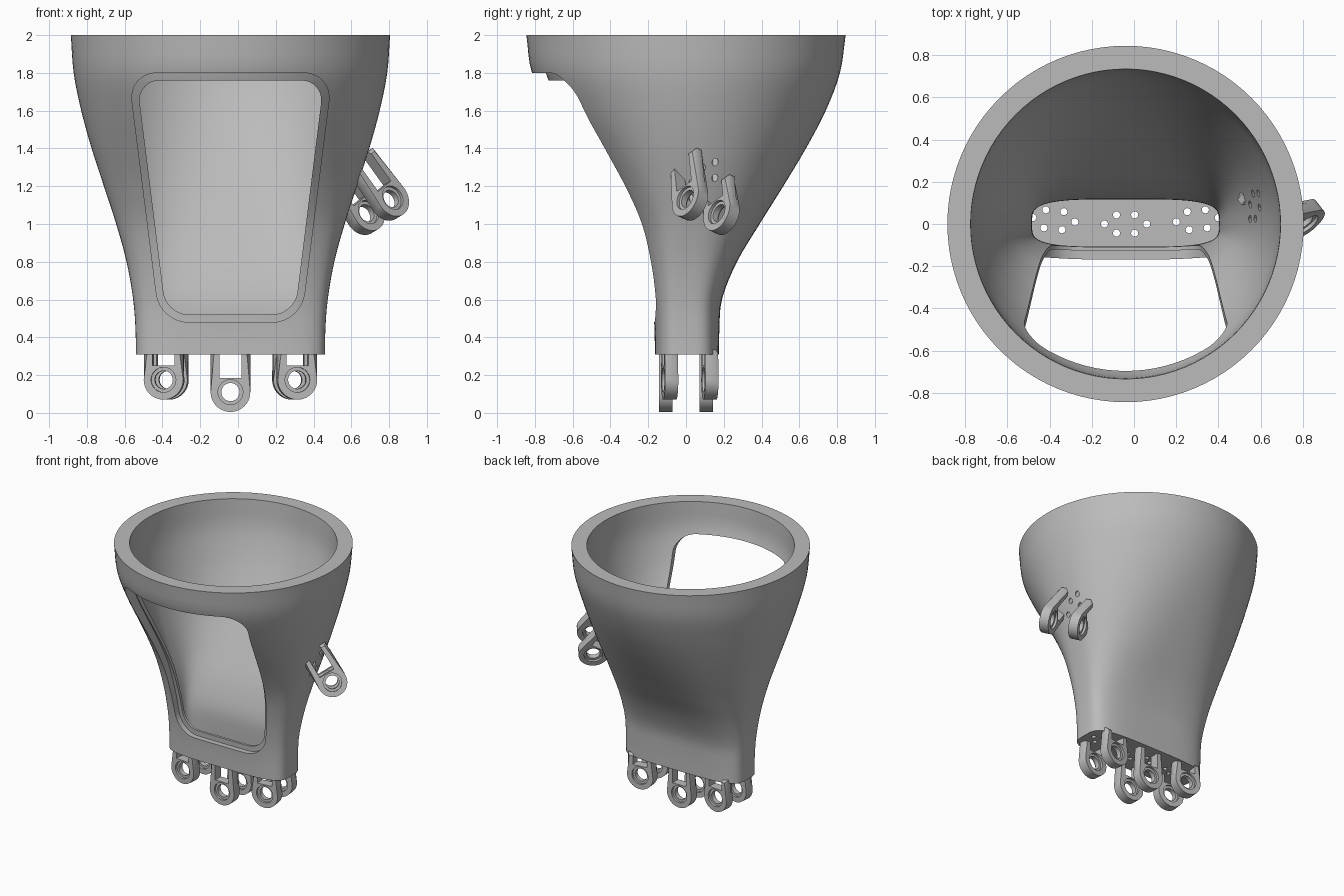
import bpy, bmesh, math
from mathutils import Matrix, Vector

if "Cube" in bpy.data.objects:
    bpy.data.objects.remove(bpy.data.objects["Cube"], do_unlink=True)

grey = bpy.data.materials.new("matte grey")
grey.use_nodes = True
grey.diffuse_color = (0.5, 0.5, 0.5, 1)
grey.node_tree.nodes["Principled BSDF"].inputs["Base Color"].default_value = (0.5, 0.5, 0.5, 1)

CX = -0.04          # the cup axis
SEGMENTS = 96
BASE, TOP = 0.31, 2.0

# Height, half width, depth to the back, depth to the front, roundness exponent
STATIONS = [
    (0.31, 0.50, 0.175, 0.165, 4.0),
    (0.45, 0.503, 0.177, 0.167, 3.9),
    (0.6, 0.515, 0.19, 0.18, 3.6),
    (0.8, 0.55, 0.27, 0.22, 3.1),
    (1.0, 0.605, 0.39, 0.29, 2.6),
    (1.2, 0.67, 0.515, 0.41, 2.3),
    (1.4, 0.735, 0.635, 0.56, 2.1),
    (1.6, 0.79, 0.74, 0.71, 2.0),
    (1.8, 0.83, 0.815, 0.815, 2.0),
    (2.0, 0.845, 0.845, 0.845, 2.0),
]


def section(z):
    """Smoothly interpolated cross-section values at height z."""
    last = len(STATIONS) - 1
    i = max(k for k in range(last) if STATIONS[k][0] <= z + 1e-6)
    a, b = STATIONS[i], STATIONS[i + 1]
    before, after = STATIONS[max(i - 1, 0)], STATIONS[min(i + 2, last)]
    h = b[0] - a[0]
    t = (z - a[0]) / h
    values = []
    for c in range(1, 5):
        m0 = h * (b[c] - before[c]) / (b[0] - before[0])
        m1 = h * (after[c] - a[c]) / (after[0] - a[0])
        values.append((2*t**3 - 3*t*t + 1) * a[c] + (t**3 - 2*t*t + t) * m0
                      + (3*t*t - 2*t**3) * b[c] + (t**3 - t*t) * m1)
    return values


def ring(z, depth):
    """One loop of the wall; depth 0 is the outside and 1 the inside."""
    half, back, front, power = section(z)
    inset = depth * (0.055 + 0.055 * (z - BASE) / (TOP - BASE))
    points = []
    for k in range(SEGMENTS):
        angle = math.tau * k / SEGMENTS
        c, s = math.cos(angle), math.sin(angle)
        reach = (back if s > 0 else front) - inset
        points.append((CX + (half - inset) * math.copysign(abs(c) ** (2 / power), c),
                       reach * math.copysign(abs(s) ** (2 / power), s), z))
    return points


def finish(name, bm):
    bmesh.ops.recalc_face_normals(bm, faces=bm.faces)
    mesh = bpy.data.meshes.new(name)
    bm.to_mesh(mesh)
    bm.free()
    mesh.materials.append(grey)
    obj = bpy.data.objects.new(name, mesh)
    bpy.context.collection.objects.link(obj)
    return obj


def shell(name, outer, inner, floor):
    rows = [BASE + (TOP - BASE) * k / 34 for k in range(35)]
    loops = [ring(z, outer) for z in rows]
    loops += [ring(z, inner) for z in reversed(rows[1:] if floor else rows)]
    bm = bmesh.new()
    verts = [[bm.verts.new(p) for p in loop] for loop in loops]
    pairs = list(zip(verts, verts[1:]))
    if floor:
        bm.faces.new(verts[0])
        bm.faces.new(verts[-1])
    else:
        pairs.append((verts[-1], verts[0]))
    for low, high in pairs:
        for k in range(SEGMENTS):
            n = (k + 1) % SEGMENTS
            bm.faces.new((low[k], low[n], high[n], high[k]))
    return finish(name, bm)


def prism(outline, y0, y1, bm=None):
    """Extrude an x-z outline along y."""
    bm = bm or bmesh.new()
    near = [bm.verts.new((x, y0, z)) for x, z in outline]
    far = [bm.verts.new((x, y1, z)) for x, z in outline]
    bm.faces.new(near)
    bm.faces.new(far)
    for k in range(len(outline)):
        n = (k + 1) % len(outline)
        bm.faces.new((near[k], near[n], far[n], far[k]))
    return bm


def disc(radius, sides=32):
    return [(radius * math.cos(math.tau * k / sides), radius * math.sin(math.tau * k / sides))
            for k in range(sides)]


def cut(target, bm):
    cutter = finish("cutter", bm)
    cutter.hide_render = True
    mod = target.modifiers.new("cut", "BOOLEAN")
    mod.operation, mod.solver, mod.object = "DIFFERENCE", "EXACT", cutter
    bpy.context.view_layer.objects.active = target
    bpy.ops.object.modifier_apply(modifier=mod.name)
    bpy.data.objects.remove(cutter, do_unlink=True)


def smooth(obj):
    bpy.ops.object.select_all(action="DESELECT")
    obj.select_set(True)
    bpy.context.view_layer.objects.active = obj
    bpy.ops.object.shade_smooth_by_angle(angle=math.radians(30))


def window(top, bottom, wide, narrow, radius):
    """Rounded trapezoid cutter for the front opening."""
    bm = prism([(CX - narrow, bottom), (CX + narrow, bottom),
                (CX + wide, top), (CX - wide, top)], -1.2, 0)
    edges = [e for e in bm.edges if abs(e.verts[0].co.y - e.verts[1].co.y) > 1]
    bmesh.ops.bevel(bm, geom=edges, offset=radius, segments=8, profile=0.5, affect="EDGES")
    return bm


def screw_holes(frame, low, high):
    """Six holes around a mounting point, along its local z."""
    bm = bmesh.new()
    for x, y in [(-0.1, 0), (0.1, 0)] + [(i * 0.043, j * 0.043) for i in (-1, 1) for j in (-1, 1)]:
        place = frame @ Matrix.Translation((x, y, (low + high) / 2))
        bmesh.ops.create_cone(bm, cap_ends=True, segments=12, radius1=0.017, radius2=0.017,
                              depth=high - low, matrix=place)
    return bm


def lug(name, frame, length):
    """Round-ended bracket with its eye at the local origin."""
    half = 0.035
    arc = [(0.105 * math.cos(a), 0.105 * math.sin(a))
           for a in (math.pi + math.pi * k / 20 for k in range(21))]
    bm = prism(arc + [(0.105, length), (-0.105, length)], -half, half)
    rim = [e for e in bm.edges if abs(e.verts[0].co.y - e.verts[1].co.y) < 1e-5]
    bmesh.ops.bevel(bm, geom=rim, offset=0.018, segments=1, affect="EDGES")
    obj = finish(name, bm)
    cut(obj, prism(disc(0.048), -0.1, 0.1))
    for side in (-1, 1):
        cut(obj, prism(disc(0.066), side * 0.018, side * 0.1))
    cut(obj, prism([(-0.058, 0.075), (0.058, 0.075), (0.058, 0.5), (-0.058, 0.5)], -0.1, 0.1))
    obj.data.transform(frame)
    smooth(obj)


# Cup wall in two layers, so the front opening gets a stepped rim
outer_wall = shell("outer_wall", 0, 0.7, False)
inner_wall = shell("inner_wall", 0.7, 1, True)
cut(outer_wall, window(1.8, 0.48, 0.54, 0.373, 0.15))
cut(inner_wall, window(1.76, 0.52, 0.495, 0.34, 0.12))

# Three pairs of lugs below the floor, with their screw holes
for place, x, y, turn, eye in (("right", -0.38, 0.02, -6, 0.175),
                               ("middle", CX, 0, 0, 0.11),
                               ("left", 0.30, 0.02, 6, 0.175)):
    spin = Matrix.Rotation(math.radians(turn), 4, "Z")
    cut(inner_wall, screw_holes(Matrix.Translation((x, y, BASE)) @ spin, -0.1, 0.1))
    for side, label in ((-1, "front"), (1, "back")):
        frame = Matrix.Translation((x, y, eye)) @ spin @ Matrix.Translation((0, side * 0.107, 0))
        lug(f"{place}_{label}_lug", frame, BASE - eye + 0.025)

# Slanted pair of lugs on the left side
up = Vector((-0.58, -0.08, 0.81)).normalized()
across = Vector((-0.56, 0.74, -0.35))
across = (across - up * across.dot(up)).normalized()
axes = Matrix((across.cross(up), across, up)).transposed().to_4x4()
mount = Matrix.Translation((0.61, 0.09, 1.26)) @ axes
for wall in (outer_wall, inner_wall):
    cut(wall, screw_holes(mount, -0.2, 0.2))
for side, label, length in ((-1, "front", 0.27), (1, "back", 0.19)):
    eye = Matrix.Translation((0.735, 0.105, 1.09)) @ axes @ Matrix.Translation((0, side * 0.112, 0))
    lug(f"side_{label}_lug", eye, length)

for wall in (outer_wall, inner_wall):
    smooth(wall)
